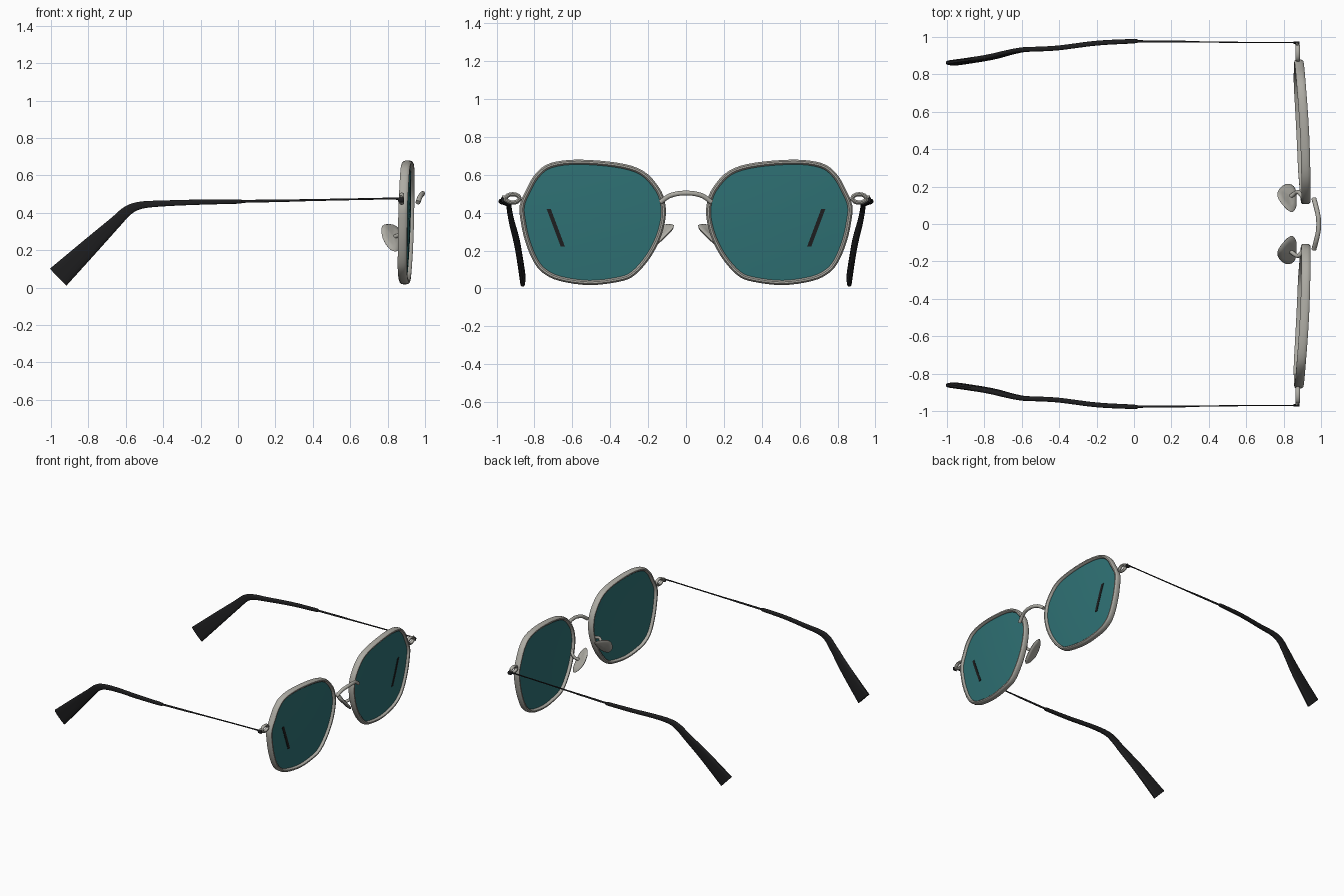
import bpy, bmesh, math
from mathutils import Vector as V

if "Cube" in bpy.data.objects:
    bpy.data.objects.remove(bpy.data.objects["Cube"])


def material(name, rgb):
    m = bpy.data.materials.new(name)
    m.diffuse_color = (*rgb, 1)
    m.use_nodes = True
    m.node_tree.nodes["Principled BSDF"].inputs["Base Color"].default_value = m.diffuse_color
    return m


METAL = material("warm grey metal", (0.42, 0.41, 0.37))
TEAL = material("teal glass", (0.028, 0.165, 0.175))
BLACK = material("black plastic", (0.013, 0.013, 0.014))


def loft(name, rings, mat, closed=False, mirror=True, angle=40):
    """Skin a list of point rings; optionally mirrored across y = 0."""
    bm = bmesh.new()
    vr = [[bm.verts.new(p) for p in r] for r in rings]
    n = len(rings[0])
    pairs = list(zip(vr, vr[1:])) + ([(vr[-1], vr[0])] if closed else [])
    for a, b in pairs:
        for i in range(n):
            j = (i + 1) % n
            bm.faces.new((a[i], a[j], b[j], b[i]))
    if not closed:
        bm.faces.new(vr[0])
        bm.faces.new(vr[-1])
    bmesh.ops.recalc_face_normals(bm, faces=bm.faces)
    me = bpy.data.meshes.new(name)
    bm.to_mesh(me)
    bm.free()
    me.materials.append(mat)
    ob = bpy.data.objects.new(name, me)
    bpy.context.collection.objects.link(ob)
    bpy.ops.object.select_all(action='DESELECT')
    ob.select_set(True)
    bpy.context.view_layer.objects.active = ob
    bpy.ops.object.shade_smooth_by_angle(angle=math.radians(angle))
    if mirror:
        md = ob.modifiers.new("mirror", 'MIRROR')
        md.use_axis = (False, True, False)
        md.use_mirror_merge = False
    return ob


def smooth(pts, steps=5, closed=False):
    """Catmull-Rom curve through points of any dimension."""
    pts = [V(p) for p in pts]
    n = len(pts)
    get = (lambda i: pts[i % n]) if closed else (lambda i: pts[max(0, min(n - 1, i))])
    out = []
    for i in range(n if closed else n - 1):
        a, b, c, d = (get(i + k) for k in (-1, 0, 1, 2))
        for s in range(steps):
            t = s / steps
            out.append(0.5 * (2 * b + (c - a) * t + (2 * a - 5 * b + 4 * c - d) * t * t
                              + (3 * b - a - 3 * c + d) * t ** 3))
    return out if closed else out + [pts[-1]]


def sweep(pts, sizes, ref, n=12, power=1.0, closed=False):
    """Rings along a path; sizes = half sizes along ref and across it."""
    rings = []
    m = len(pts)
    for i, p in enumerate(pts):
        if closed:
            t = pts[(i + 1) % m] - pts[i - 1]
        else:
            t = pts[min(i + 1, m - 1)] - pts[max(i - 1, 0)]
        t.normalize()
        u = V(ref)
        u = (u - t * u.dot(t)).normalized()
        w = t.cross(u)
        a, b = sizes[i] if isinstance(sizes, list) else sizes
        ring = []
        for k in range(n):
            c, s = math.cos(2 * math.pi * (k + .5) / n), math.sin(2 * math.pi * (k + .5) / n)
            c, s = (math.copysign(abs(q) ** power, q) for q in (c, s))
            ring.append(p + u * a * c + w * b * s)
        rings.append(ring)
    return rings


def face_x(y, z):
    """Curved, slightly tilted front surface of the glasses."""
    return 0.918 - 0.1 * (y - .25) ** 2 + 0.03 * (z - .35) - 0.1 * (z - .35) ** 2


# Lens outline in (y, z)
outline = smooth([(.225, .62), (.36, .663), (.57, .68), (.72, .66), (.795, .605), (.84, .53),
                  (.878, .44), (.872, .35), (.85, .25), (.81, .15), (.76, .085), (.67, .04),
                  (.51, .017), (.35, .036), (.27, .07), (.19, .16), (.135, .265), (.108, .37),
                  (.11, .45), (.14, .53)], 4, True)
MID = V((.5, .35))
inner = [p + (MID - p).normalized() * .013 for p in outline]

# Rim
rim_path = [V((face_x(*p), *p)) for p in inner]
loft("rim", sweep(rim_path, (.025, .013), (1, 0, 0), 12, .8, True), METAL, closed=True)

# Lens
scales = [.02, .2, .4, .6, .8, .97]


def lens_ring(s, off):
    pts = [MID + (p - MID) * s for p in inner]
    return [V((face_x(*p) + off, *p)) for p in pts]


loft("lens", [lens_ring(s, .005) for s in scales]
     + [lens_ring(s, -.005) for s in reversed(scales)], TEAL)

# Thin dark slash on each lens
rings = []
for i in range(7):
    t = i / 6
    y, z = .725 - .075 * t, .42 - .2 * t
    w = .011
    rings.append([V((face_x(y + dy, z) + o, y + dy, z))
                  for dy, o in ((-w, .004), (w, .004), (w, .008), (-w, .008))])
loft("lens_slash", rings, BLACK)

# Bridge
bridge = smooth([(.962, -.135, .455), (.974, -.09, .487), (.985, -.04, .501), (.987, 0, .503),
                 (.985, .04, .501), (.974, .09, .487), (.962, .135, .455)], 5)
loft("bridge", sweep(bridge, (.013, .013), (1, 0, 0)), METAL, mirror=False)

# Nose pads
pad = smooth([(.772, .135, .33), (.835, .065, .335), (.868, .095, .29), (.862, .19, .205),
              (.82, .215, .2), (.775, .185, .26)], 5, True)
c = sum(pad, V((0, 0, 0))) / len(pad)
nrm = V((.35, .66, .66)).normalized()
loft("nose_pad", [[c + (p - c) * s + nrm * o for p in pad] for s, o in
                  ((.05, .012), (.6, .012), (.9, .008), (1, 0), (.9, -.008), (.6, -.012),
                   (.05, -.012))], METAL, angle=60)

# Nose pad arms
arm = smooth([(.835, .145, .27), (.862, .165, .285), (.88, .17, .31), (.9, .145, .32),
              (.912, .125, .33)], 5)
loft("nose_pad_arm", sweep(arm, (.011, .011), (0, 0, 1), 10), METAL)

# Hinge loop and end piece
loop = [V((.876, .915 + .036 * math.cos(a), .475 + .022 * math.sin(a)))
        for a in (2 * math.pi * k / 24 for k in range(24))]
loft("hinge_loop", sweep(loop, (.013, .011), (1, 0, 0), 10, 1, True), METAL, closed=True)
end = smooth([(.876, .94, .475), (.874, .958, .475), (.866, .967, .475)], 4)
loft("end_piece", sweep(end, (.017, .009), (0, 0, 1), 10), METAL)


def temple_part(name, rows, power):
    """Rows: x, y, z, half thickness in y, half height."""
    c = [V(r) for r in rows]
    full = []
    for i in range(5):
        full.append([p[0] for p in smooth([(r[i], 0, 0) for r in c_rows(rows)], 5)])
    pts = [V(q) for q in zip(*full[:3])]
    loft(name, sweep(pts, list(zip(full[3], full[4])), (0, 1, 0), 16, power), BLACK, angle=45)


def c_rows(rows):
    return rows


# Thin temple wire
temple_part("temple_wire", [(.885, .968, .468, .008, .014), (.862, .969, .47, .008, .014),
                            (.84, .97, .476, .003, .006), (.6, .971, .472, .003, .005),
                            (.3, .974, .466, .004, .006), (.25, .975, .465, .006, .007),
                            (-.03, .977, .46, .006, .008)], 1)

# Flared plastic temple tip
temple_part("temple_tip", [(.02, .977, .46, .008, .009), (-.01, .977, .46, .012, .012),
                           (-.2, .967, .457, .013, .014), (-.4, .942, .45, .013, .016),
                           (-.52, .935, .44, .013, .020), (-.59, .932, .411, .013, .027),
                           (-.66, .919, .345, .013, .033), (-.78, .89, .23, .014, .046),
                           (-.961, .862, .056, .014, .064)], .6)
